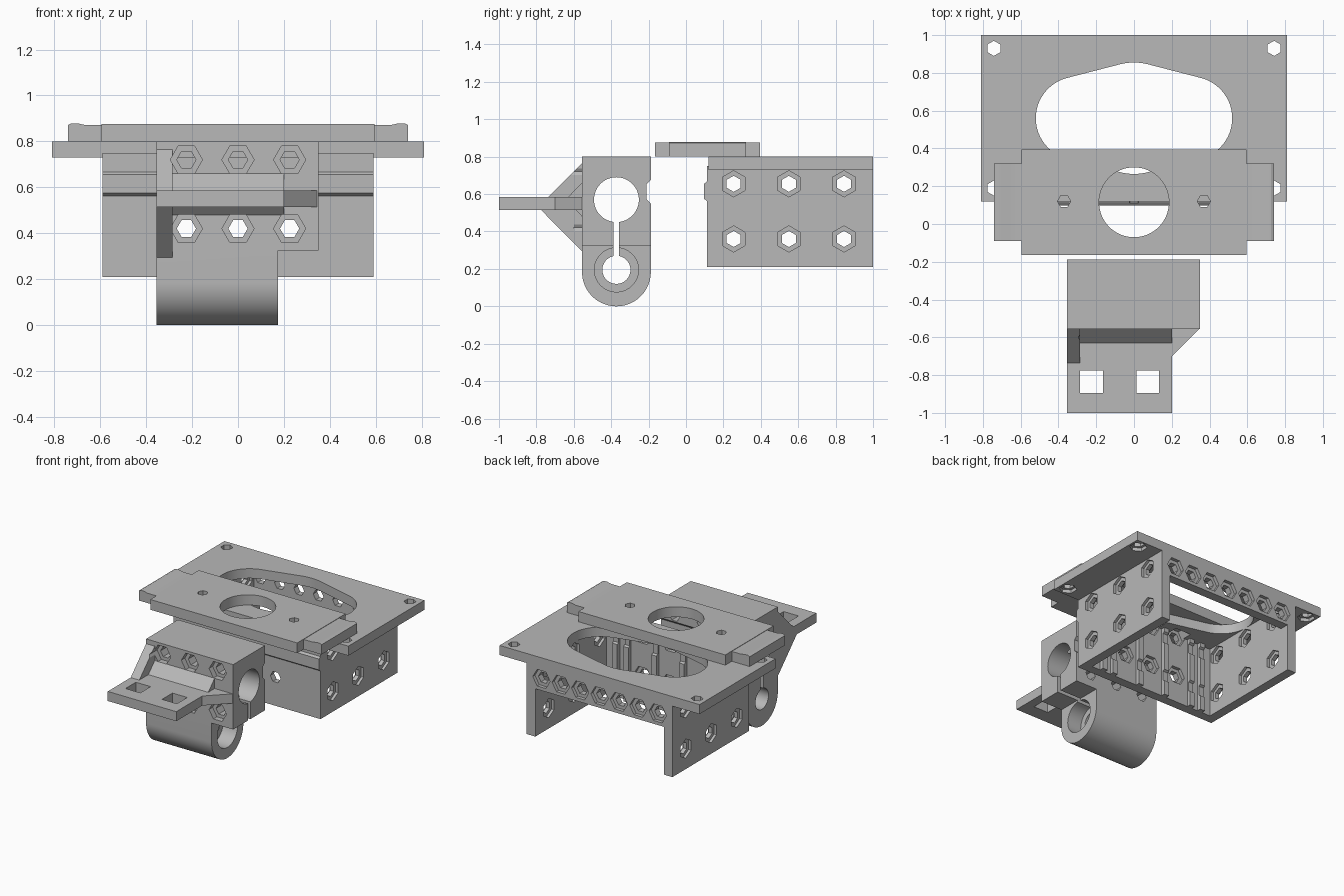
import bpy
import bmesh
from math import cos, sin, pi, radians, atan2, acos

cube = bpy.data.objects.get("Cube")
if cube:
    bpy.data.objects.remove(cube, do_unlink=True)

# Single grey plastic material
GREY = (0.48, 0.48, 0.48, 1.0)
grey = bpy.data.materials.new("grey plastic")
grey.use_nodes = True
grey.diffuse_color = GREY
grey.node_tree.nodes["Principled BSDF"].inputs["Base Color"].default_value = GREY


def prism(name, axis, pts, a, b):
    """Extrude a 2D outline from a to b along an axis."""
    place = {"x": lambda p, t: (t, p[0], p[1]),
             "y": lambda p, t: (p[0], t, p[1]),
             "z": lambda p, t: (p[0], p[1], t)}[axis]
    bm = bmesh.new()
    face = bm.faces.new([bm.verts.new(place(p, a)) for p in pts])
    top = bmesh.ops.extrude_face_region(bm, geom=[face])["geom"]
    for v in top:
        if isinstance(v, bmesh.types.BMVert):
            v.co["xyz".index(axis)] = b
    bmesh.ops.recalc_face_normals(bm, faces=bm.faces)
    mesh = bpy.data.meshes.new(name)
    bm.to_mesh(mesh)
    bm.free()
    mesh.materials.append(grey)
    obj = bpy.data.objects.new(name, mesh)
    bpy.context.collection.objects.link(obj)
    return obj


def rect(u0, u1, v0, v1):
    return [(u0, v0), (u1, v0), (u1, v1), (u0, v1)]


def box(x0, x1, y0, y1, z0, z1):
    return prism("block", "z", rect(x0, x1, y0, y1), z0, z1)


def arc(u, v, r, start, end, n):
    steps = [start + (end - start) * i / n for i in range(n + 1)]
    return [(u + r * cos(t), v + r * sin(t)) for t in steps]


def circle(u, v, r, n=64):
    return arc(u, v, r, 0, 2 * pi * (n - 1) / n, n - 1)


def hexagon(u, v, r, turn=0):
    return arc(u, v, r, turn, turn + 5 * pi / 3, 5)


def combine(body, other, mode):
    mod = body.modifiers.new(mode, "BOOLEAN")
    mod.operation, mod.solver, mod.object = mode, "EXACT", other
    bpy.context.view_layer.objects.active = body
    bpy.ops.object.modifier_apply(modifier=mod.name)
    bpy.data.objects.remove(other, do_unlink=True)


def add(body, *others):
    for o in others:
        combine(body, o, "UNION")


def cut(body, axis, pts, a, b):
    combine(body, prism("cutter", axis, pts, a, b), "DIFFERENCE")


def finish(obj):
    bpy.ops.object.select_all(action="DESELECT")
    obj.select_set(True)
    bpy.context.view_layer.objects.active = obj
    bpy.ops.object.shade_smooth_by_angle(angle=radians(25))


POINT_UP = pi / 2
BOLT_X = (-0.225, 0, 0.225)

# Frame: top flange with side, front and back walls
frame = box(-0.81, 0.81, 0.12, 1.0, 0.73, 0.80)
frame.name = "frame"
tongue = [(0.115, 0.67), (0.097, 0.655), (0.097, 0.575), (0.115, 0.56), (0.15, 0.56), (0.15, 0.67)]
add(frame,
    box(-0.59, -0.52, 0.112, 1.0, 0.21, 0.75),
    box(0.52, 0.59, 0.112, 1.0, 0.21, 0.75),
    box(-0.59, 0.59, 0.112, 0.18, 0.21, 0.75),
    box(-0.59, 0.59, 0.93, 1.0, 0.56, 0.75),
    prism("tongue", "x", tongue, -0.59, 0.59))

# Stiffening ribs inside the front wall
for x in (-0.43, -0.34, -0.1125, 0.1125, 0.34, 0.43):
    add(frame, box(x - 0.02, x + 0.02, 0.17, 0.21, 0.21, 0.75))

# Large opening: a middle circle and two end circles joined by tangents
R_MID, R_END, REACH, OY = 0.295, 0.22, 0.30, 0.56
tan = acos((R_MID - R_END) / REACH)
opening = (arc(REACH, OY, R_END, -tan, tan, 24)
           + arc(0, OY, R_MID, tan, pi - tan, 10)
           + arc(-REACH, OY, R_END, pi - tan, pi + tan, 24)
           + arc(0, OY, R_MID, pi + tan, 2 * pi - tan, 10))
cut(frame, "z", opening, 0.728, 0.9)

# Corner holes with nut pockets underneath
for x in (-0.742, 0.742):
    for y in (0.19, 0.93):
        cut(frame, "z", hexagon(x, y, 0.04, POINT_UP), 0.6, 0.9)
        cut(frame, "z", hexagon(x, y, 0.06, POINT_UP), 0.6, 0.755)

# Side wall holes, pocketed on both faces
for y in (0.255, 0.55, 0.845):
    for z in (0.36, 0.655):
        cut(frame, "x", hexagon(y, z, 0.043, POINT_UP), -0.7, 0.7)
        cut(frame, "x", hexagon(y, z, 0.07, POINT_UP), -0.54, 0.54)
        for s in (-1, 1):
            cut(frame, "x", hexagon(y, z, 0.07, POINT_UP), s * 0.57, s * 0.7)

# Front wall bolt holes, pocketed inside
for x in BOLT_X:
    for z in (0.42, 0.72):
        cut(frame, "y", hexagon(x, z, 0.042), 0.05, 0.25)
        cut(frame, "y", hexagon(x, z, 0.07), 0.155, 0.25)

# Row of holes in the back rail
for i in range(-3, 4):
    cut(frame, "y", hexagon(i * 0.157, 0.645, 0.042), 0.9, 1.1)
    cut(frame, "y", hexagon(i * 0.157, 0.645, 0.07), 0.975, 1.1)
finish(frame)

# Mount plate lying on the frame
plate = box(-0.595, 0.595, -0.165, 0.395, 0.80, 0.875)
plate.name = "mount_plate"
add(plate, box(-0.74, 0.74, -0.09, 0.32, 0.80, 0.872))
for s in (-1, 1):
    lip = [(s * 0.67, 0.86), (s * 0.67, 0.872), (s * 0.70, 0.879), (s * 0.725, 0.879),
           (s * 0.74, 0.872), (s * 0.74, 0.86)]
    add(plate, prism("lip", "y", lip, -0.09, 0.32))
    cut(plate, "z", hexagon(s * 0.37, 0.12, 0.035), 0.7, 1)
cut(plate, "z", circle(0, 0.115, 0.185), 0.7, 1)
finish(plate)

# Clamp body with a round lower barrel
CY = -0.372
clamp = box(-0.355, 0.35, -0.556, -0.188, 0.325, 0.80)
clamp.name = "clamp"
barrel = arc(CY, 0.184, 0.184, pi, 2 * pi, 40) + [(-0.188, 0.4), (-0.556, 0.4)]
add(clamp, prism("barrel", "x", barrel, -0.355, 0.175))

# Arm plate, its corner brace, fillets and gussets
arm = [(-0.355, -0.5), (-0.355, -1.0), (0.2, -1.0), (0.2, -0.70), (0.345, -0.556), (0.345, -0.5)]
gusset = [(-0.54, 0.765), (-0.556, 0.765), (-0.735, 0.585), (-0.775, 0.585),
          (-0.775, 0.515), (-0.556, 0.293), (-0.54, 0.293)]
fillet = [(-0.54, 0.66), (-0.556, 0.66), (-0.63, 0.585), (-0.63, 0.515),
          (-0.59, 0.515), (-0.556, 0.48), (-0.54, 0.48)]
add(clamp,
    prism("arm", "z", arm, 0.515, 0.585),
    prism("gusset", "x", gusset, -0.355, -0.285),
    prism("fillet", "x", fillet, -0.30, 0.2))

# Square strap slots
for x in (-0.225, 0.072):
    cut(clamp, "z", rect(x - 0.06, x + 0.06, -0.895, -0.775), 0.4, 0.7)

# Bolt holes with nut pockets in the front face
for x in BOLT_X:
    for z in (0.42, 0.72):
        cut(clamp, "y", hexagon(x, z, 0.042), -0.557 - 0.1, -0.1)
        if z > 0.5:
            cut(clamp, "y", hexagon(x, z, 0.07), -0.70, -0.515)
        else:
            cut(clamp, "y", hexagon(x, z, 0.07), -0.60, -0.515)

# Rod bore, clamping slit, lower bore with counterbore, rear groove
cut(clamp, "x", circle(CY, 0.57, 0.12), -0.5, 0.5)
cut(clamp, "x", rect(CY - 0.015, CY + 0.015, 0.22, 0.50), -0.5, 0.5)
cut(clamp, "x", circle(CY, 0.195, 0.075), -0.5, 0.5)
cut(clamp, "x", circle(CY, 0.195, 0.118), 0.06, 0.5)
groove = [(-0.1, 0.68), (-0.188, 0.675), (-0.21, 0.655), (-0.21, 0.57), (-0.188, 0.55), (-0.1, 0.55)]
cut(clamp, "x", groove, -0.5, 0.5)
finish(clamp)
